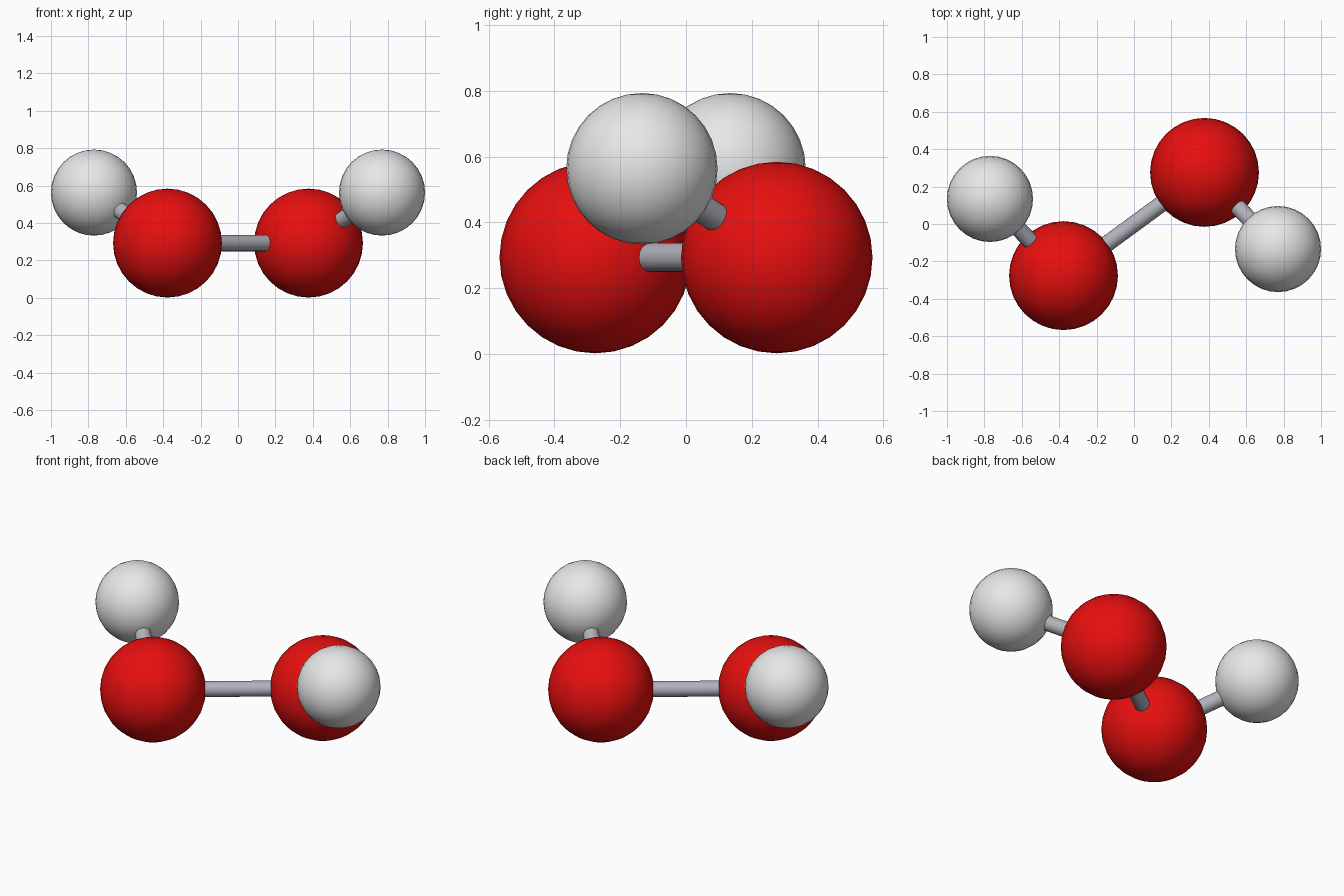
import bpy
import math
from mathutils import Vector

cube = bpy.data.objects.get("Cube")
if cube:
    bpy.data.objects.remove(cube, do_unlink=True)


def make_material(name, rgb):
    mat = bpy.data.materials.new(name)
    mat.use_nodes = True
    mat.diffuse_color = (*rgb, 1)
    mat.node_tree.nodes["Principled BSDF"].inputs["Base Color"].default_value = (*rgb, 1)
    return mat


RED = make_material("red", (0.86, 0.005, 0.005))
WHITE = make_material("white", (0.86, 0.86, 0.86))
GREY = make_material("bluish grey", (0.44, 0.44, 0.50))


def finish(name, mat):
    obj = bpy.context.object
    obj.name = name
    obj.data.materials.append(mat)
    bpy.ops.object.shade_smooth_by_angle(angle=math.radians(40))


def ball(name, centre, radius, mat):
    bpy.ops.mesh.primitive_uv_sphere_add(
        segments=32, ring_count=16, radius=radius, location=centre)
    finish(name, mat)


def rod(name, start, end, radius=0.044):
    axis = end - start
    bpy.ops.mesh.primitive_cylinder_add(
        vertices=20, radius=radius, depth=axis.length,
        location=(start + end) / 2,
        rotation=axis.to_track_quat("Z", "Y").to_euler())
    finish(name, GREY)


# Each half is the other turned half a circle about the vertical axis
large_centres = []
for side, s in (("left", 1), ("right", -1)):
    large = Vector((0.377 * s, 0.276 * s, 0.293))
    small = Vector((0.77 * s, -0.134 * s, 0.563))
    ball(side + "_large_ball", large, 0.291, RED)
    ball(side + "_small_ball", small, 0.23, WHITE)
    rod(side + "_short_rod", large, small)
    large_centres.append(large)

# Rod joining the two halves
rod("centre_rod", *large_centres)
